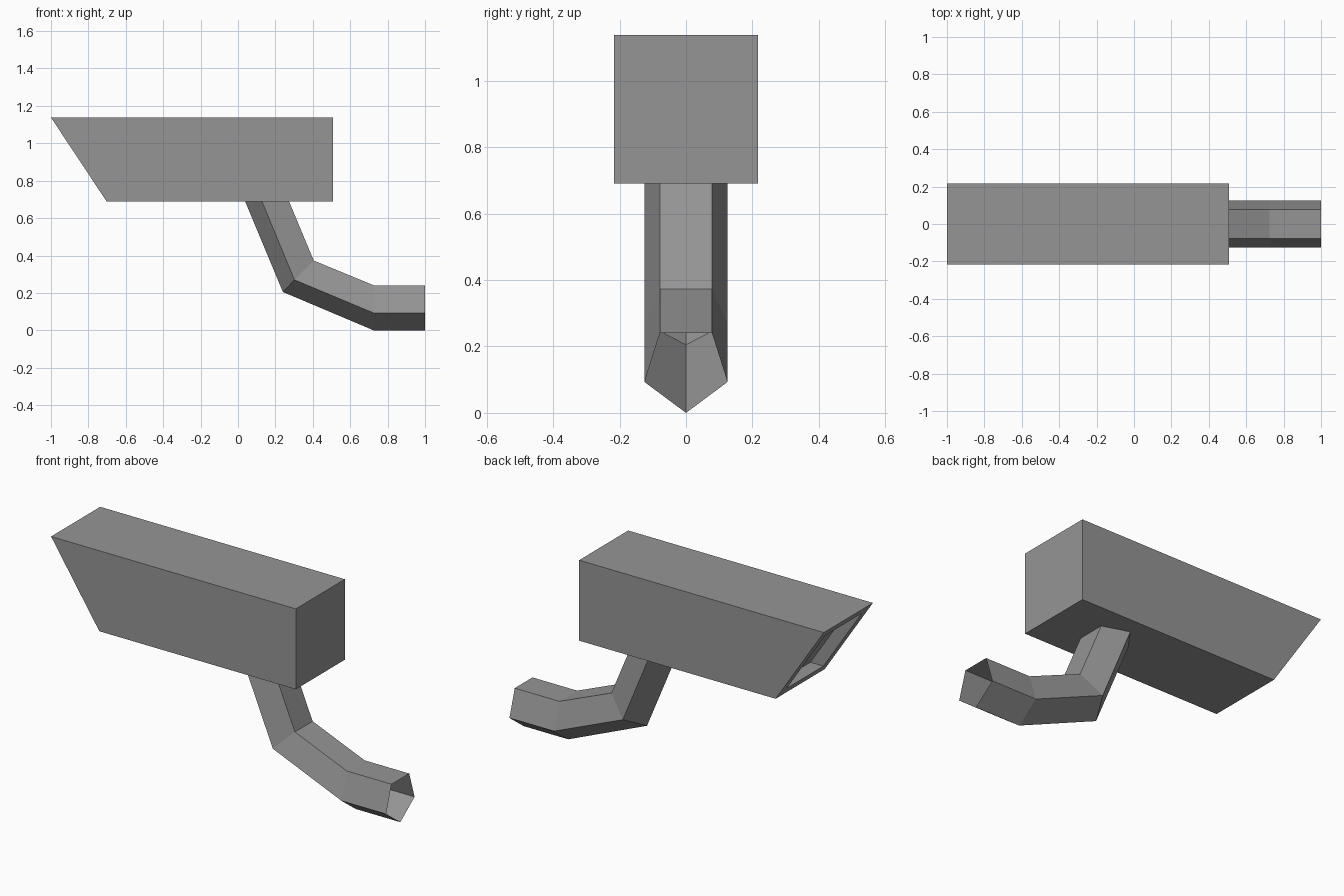
import bpy
import bmesh
from mathutils import Vector

default = bpy.data.objects.get("Cube")
if default:
    bpy.data.objects.remove(default, do_unlink=True)

grey = bpy.data.materials.new("mid_grey")
grey.use_nodes = True
colour = (0.3, 0.3, 0.3, 1)
grey.diffuse_color = colour
grey.node_tree.nodes["Principled BSDF"].inputs["Base Color"].default_value = colour


def finish(name, bm):
    """Turn a bmesh into a flat-shaded grey object."""
    bmesh.ops.recalc_face_normals(bm, faces=bm.faces)
    mesh = bpy.data.meshes.new(name)
    bm.to_mesh(mesh)
    bm.free()
    mesh.materials.append(grey)
    bpy.context.collection.objects.link(bpy.data.objects.new(name, mesh))


def loft(bm, rings):
    """Bridge matching closed rings of points with quads."""
    loops = [[bm.verts.new(p) for p in ring] for ring in rings]
    for a, b in zip(loops, loops[1:]):
        for i in range(len(a)):
            j = (i + 1) % len(a)
            bm.faces.new((a[i], a[j], b[j], b[i]))
    return loops


# Housing: side profile extruded across the width, with a slanted front
half_width = 0.216
profile = [(-1, 1.138), (-0.703, 0.69), (0.507, 0.69), (0.507, 1.138)]
bm = bmesh.new()
for end in loft(bm, [[(x, y, z) for x, z in profile] for y in (-half_width, half_width)]):
    bm.faces.new(end)
bmesh.ops.recalc_face_normals(bm, faces=bm.faces)

# Shallow recess behind a rim in the slanted face
lens = min(bm.faces, key=lambda f: f.calc_center_median().x)
bmesh.ops.inset_individual(bm, faces=[lens], thickness=0.055, use_even_offset=True)
bmesh.ops.inset_individual(bm, faces=[lens], thickness=0)
bmesh.ops.translate(bm, verts=lens.verts, vec=Vector((0.08, 0, 0)))
finish("housing", bm)

# Bracket arm: open five-sided tube, each station as keel, side and top (x, z)
stations = [
    ((1, 0), (1, 0.093), (1, 0.241)),
    ((0.725, 0), (0.725, 0.093), (0.725, 0.241)),
    ((0.24, 0.205), (0.302, 0.27), (0.405, 0.373)),
    ((0.037, 0.692), (0.127, 0.692), (0.272, 0.692)),
]
side_y, top_y = 0.125, 0.078
rings = []
for (kx, kz), (sx, sz), (tx, tz) in stations:
    rings.append([(kx, 0, kz), (sx, side_y, sz), (tx, top_y, tz),
                  (tx, -top_y, tz), (sx, -side_y, sz)])
bm = bmesh.new()
loft(bm, rings)
finish("bracket_arm", bm)
